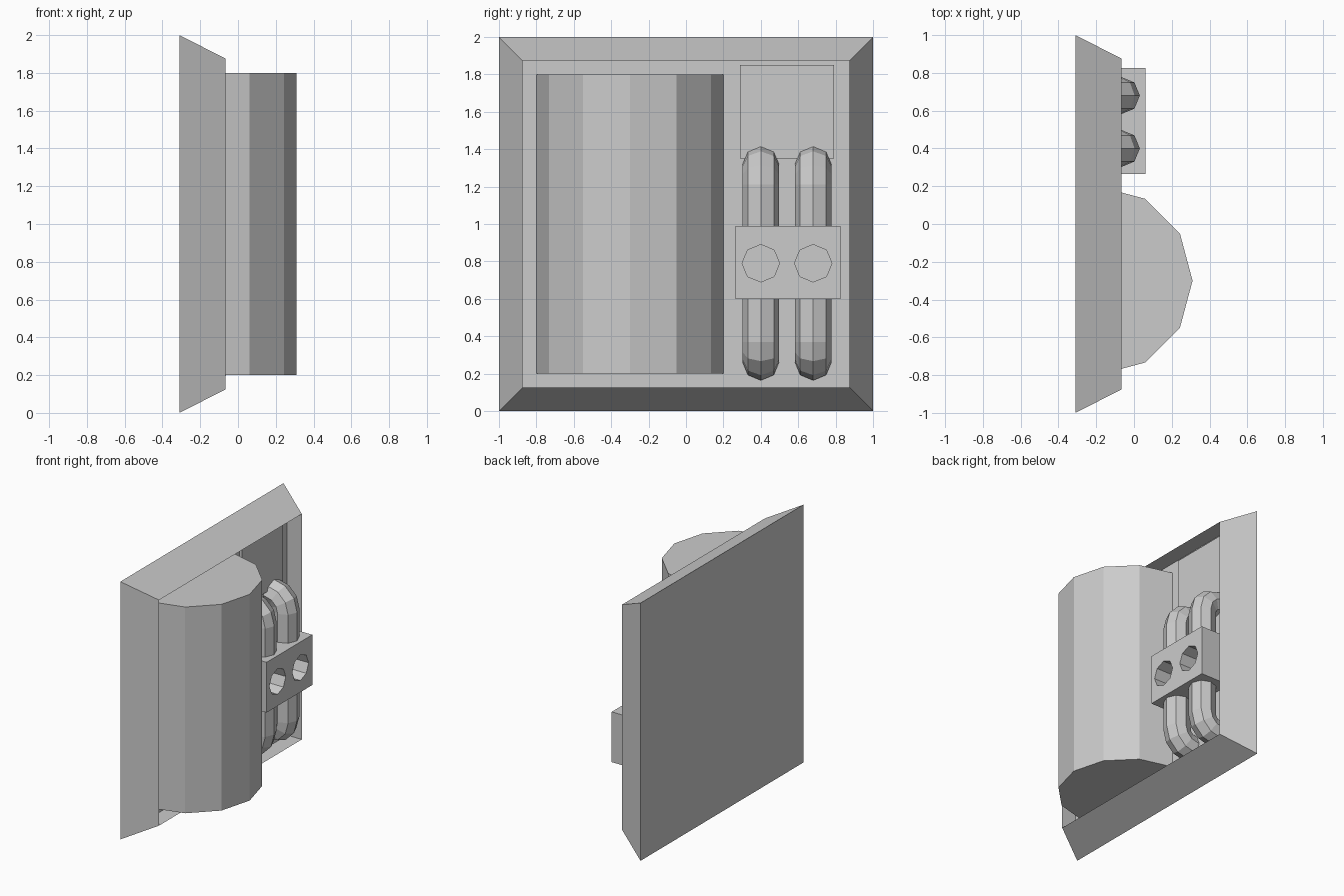
import bpy, bmesh, math
from mathutils import Vector

if "Cube" in bpy.data.objects:
    bpy.data.objects.remove(bpy.data.objects["Cube"])

FLOOR = -0.19          # x of the recessed panel
PIPE_Y = (0.40, 0.68)  # pipe and socket centres


def loft(name, rings, cap=True):
    """Skin a list of equal-length point rings, closing both ends."""
    bm = bmesh.new()
    vs = [[bm.verts.new(p) for p in r] for r in rings]
    n = len(vs[0])
    for a, b in zip(vs, vs[1:]):
        for i in range(n):
            j = (i + 1) % n
            bm.faces.new((a[i], a[j], b[j], b[i]))
    if cap:
        bm.faces.new(vs[0][::-1])
        bm.faces.new(vs[-1])
    bmesh.ops.recalc_face_normals(bm, faces=bm.faces)
    me = bpy.data.meshes.new(name)
    bm.to_mesh(me)
    bm.free()
    ob = bpy.data.objects.new(name, me)
    bpy.context.collection.objects.link(ob)
    return ob


def rect(x, y0, y1, z0, z1):
    return [(x, y0, z0), (x, y1, z0), (x, y1, z1), (x, y0, z1)]


def box(name, x0, x1, *yz):
    return loft(name, [rect(x0, *yz), rect(x1, *yz)])


def octagon(centre, u, v, r):
    c, u, v = Vector(centre), Vector(u), Vector(v)
    return [c + r * (math.cos(k * math.pi / 4) * u + math.sin(k * math.pi / 4) * v)
            for k in range(8)]


# Tray: bevelled outer sides, knife-edge rim and recessed panel
loft("wall_tray", [rect(-0.31, -1, 1, 0, 2),
                   rect(-0.065, -0.875, 0.875, 0.125, 1.875),
                   rect(FLOOR, -0.875, 0.875, 0.125, 1.875)])

# Half of a twelve-sided drum
arc = [(FLOOR + 0.5 * math.cos(math.radians(a)), -0.3 + 0.5 * math.sin(math.radians(a)))
       for a in range(-90, 91, 30)]
loft("half_drum", [[(x, y, z) for x, y in arc] for z in (0.2, 1.8)])

# Thin square plate on the panel
box("square_plate", FLOOR, -0.167, 0.29, 0.79, 1.35, 1.85)

# Pipes leave the block and bend back into the panel, above and below
R, r, px, mid = 0.108, 0.098, -0.067, 0.79
for i, y in enumerate(PIPE_Y):
    for side, s in (("upper", 1), ("lower", -1)):
        rings = [octagon((px, y, mid + s * 0.13), (1, 0, 0), (0, 1, 0), r)]
        for a in (0, 30, 60, 90):
            c, sn = math.cos(math.radians(a)), math.sin(math.radians(a))
            rings.append(octagon((px - R + R * c, y, mid + s * (0.42 + R * sn)),
                                 (c, 0, s * sn), (0, 1, 0), r))
        rings.append([(FLOOR, p.y, p.z) for p in rings[-1]])
        loft(f"{side}_pipe_{i + 1}", rings)

# Socket block with two octagonal holes
block = box("socket_block", FLOOR, 0.06, 0.265, 0.825, 0.6, 0.99)
for y in PIPE_Y:
    cutter = loft("socket_cutter", [octagon((x, y, mid), (0, 1, 0), (0, 0, 1), 0.1)
                                    for x in (-0.14, 0.2)])
    cutter.hide_render = True
    mod = block.modifiers.new("socket", 'BOOLEAN')
    mod.operation, mod.solver, mod.object = 'DIFFERENCE', 'EXACT', cutter
    bpy.context.view_layer.objects.active = block
    bpy.ops.object.modifier_apply(modifier=mod.name)
    bpy.data.objects.remove(cutter)
